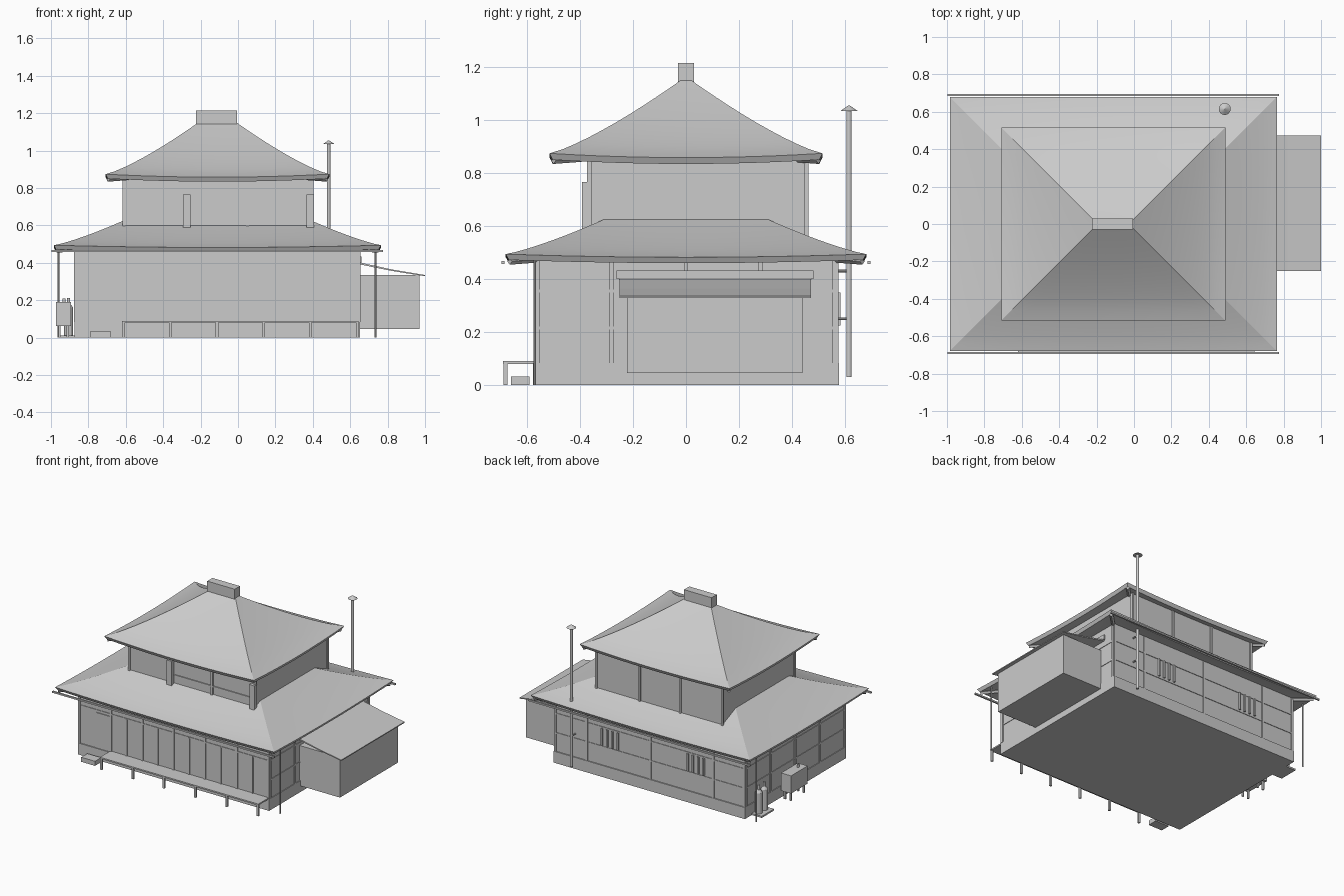
import bpy, bmesh, math
from mathutils import Vector

mat = bpy.data.materials.new("light grey")
mat.diffuse_color = (0.6, 0.6, 0.6, 1)
CX = -0.11  # house centre line


def finish(name, bm, smooth=False):
    bmesh.ops.recalc_face_normals(bm, faces=bm.faces)
    me = bpy.data.meshes.new(name)
    bm.to_mesh(me)
    bm.free()
    me.materials.append(mat)
    ob = bpy.data.objects.new(name, me)
    bpy.context.collection.objects.link(ob)
    if smooth:
        bpy.context.view_layer.objects.active = ob
        ob.select_set(True)
        bpy.ops.object.shade_smooth_by_angle(angle=math.radians(20))
        ob.select_set(False)
    return ob


def box(name, x0, x1, y0, y1, z0, z1):
    bm = bmesh.new()
    bmesh.ops.create_cube(bm, size=1)
    for v in bm.verts:
        v.co = ((x0 + x1) / 2 + v.co.x * (x1 - x0),
                (y0 + y1) / 2 + v.co.y * (y1 - y0),
                (z0 + z1) / 2 + v.co.z * (z1 - z0))
    return finish(name, bm)


def rod(name, a, b, r, r2=None, n=12):
    a, b = Vector(a), Vector(b)
    bm = bmesh.new()
    bmesh.ops.create_cone(bm, cap_ends=True, segments=n, radius1=r,
                          radius2=r if r2 is None else r2, depth=(b - a).length)
    q = (b - a).to_track_quat('Z', 'Y')
    for v in bm.verts:
        v.co = q @ v.co + (a + b) / 2
    return finish(name, bm, n > 8)


def hip_roof(name, hx, hy, z0, rise, depth, power, lift, lip, soffit, levels=10, n=12):
    """Concave hipped roof built from shrinking rectangles with lifted corners."""
    bm = bmesh.new()

    def loop(d, z, up):
        out = []
        corners = [(-1, -1), (1, -1), (1, 1), (-1, 1)]
        for k in range(4):
            (ax, ay), (bx, by) = corners[k], corners[(k + 1) % 4]
            for i in range(n):
                f = i / n
                s = abs(2 * f - 1)
                out.append(bm.verts.new((CX + (ax + (bx - ax) * f) * (hx - d),
                                         (ay + (by - ay) * f) * (hy - d),
                                         z + up * s ** 2)))
        return out

    rings = [loop(soffit, z0 - lip + 0.02, 0), loop(0.012, z0 - lip, lift)]
    for i in range(levels + 1):
        u = i / levels
        rings.append(loop(depth * u, z0 + rise * u ** power, lift * (1 - u) ** 2))
    for a, b in zip(rings, rings[1:]):
        for i in range(4 * n):
            j = (i + 1) % (4 * n)
            bm.faces.new((a[i], a[j], b[j], b[i]))
    bm.faces.new(rings[0])
    bm.faces.new(rings[-1])
    return finish(name, bm, True)


# Lower storey and its base
box("lower_walls", -0.87, 0.648, -0.57, 0.57, 0.0, 0.48)
box("foundation", -0.875, 0.653, -0.578, 0.578, 0.0, 0.083)

# Upper storey
box("upper_walls", -0.61, 0.395, -0.365, 0.455, 0.45, 0.86)

# Roofs, ridge cap and corner rafters
hip_roof("lower_roof", 0.875, 0.68, 0.482, 0.147, 0.38, 1.15, 0.012, 0.022, 0.10)
hip_roof("upper_roof", 0.598, 0.515, 0.858, 0.295, 0.5, 1.2, 0.016, 0.024, 0.09)
box("ridge_cap", -0.225, -0.005, -0.03, 0.03, 1.14, 1.215)
for sx in (-1, 1):
    for sy in (-1, 1):
        for hx, hy, z in ((0.875, 0.68, 0.462), (0.598, 0.515, 0.842)):
            rod("corner_rafter", (CX + sx * (hx - 0.015), sy * (hy - 0.015), z + 0.004),
                (CX + sx * (hx - 0.12), sy * (hy - 0.12), z + 0.012), 0.012, n=4)

# Gutters along the eaves and two downpipes
for s in (-1, 1):
    box("gutter", -0.997, 0.775, s * 0.69 - 0.006, s * 0.69 + 0.006, 0.457, 0.468)
rod("downpipe_front", (0.735, -0.57, 0), (0.735, -0.57, 0.47), 0.005, n=8)
rod("downpipe_back", (-0.96, 0.57, 0), (-0.96, 0.57, 0.47), 0.005, n=8)

# Lower storey timber frame: posts and horizontal rails
P = 0.006
for x in (-0.865, -0.617, -0.365, -0.115, 0.135, 0.39, 0.643):
    box("front_post", x - 0.008, x + 0.008, -0.57 - P, -0.56, 0.083, 0.475)
for x in (-0.865, -0.617, -0.115, 0.39, 0.643):
    box("back_post", x - 0.008, x + 0.008, 0.56, 0.57 + P, 0.083, 0.475)
for x in (-0.49, -0.24, 0.01, 0.262, 0.516):
    box("screen_divider", x - 0.005, x + 0.005, -0.57 - P, -0.56, 0.083, 0.355)
for y in (-0.56, -0.28, 0.0, 0.28, 0.56):
    box("left_post", -0.87 - P, -0.86, y - 0.008, y + 0.008, 0.083, 0.475)
    box("right_post", 0.64, 0.648 + P, y - 0.008, y + 0.008, 0.083, 0.475)
for z in (0.215, 0.355):
    box("back_rail", -0.865, 0.643, 0.56, 0.574, z - 0.005, z + 0.005)
    box("left_rail", -0.874, -0.86, -0.565, 0.565, z - 0.005, z + 0.005)
    box("right_rail", 0.64, 0.652, -0.565, 0.565, z - 0.005, z + 0.005)
box("front_rail", -0.865, 0.643, -0.574, -0.56, 0.35, 0.36)
box("front_door", -0.73, -0.625, -0.576, -0.56, 0.085, 0.34)

# Window bars on the back wall
for xc in (0.205, -0.48):
    for i in range(4):
        x = xc + (i - 1.5) * 0.042
        box("window_bar", x - 0.006, x + 0.006, 0.565, 0.583, 0.225, 0.35)

# Upper storey posts, shutter boxes and rails
for x in (-0.61, -0.275, 0.05, 0.395):
    for y in (-0.365, 0.455):
        box("upper_post", x - 0.008, x + 0.008, y - 0.008, y + 0.008, 0.5, 0.85)
for x in (-0.275, 0.385):
    box("shutter_box", x - 0.02, x + 0.02, -0.392, -0.36, 0.585, 0.765)
box("upper_sill", -0.275, 0.385, -0.372, -0.36, 0.655, 0.663)

# Veranda with legs, and stepping block
box("veranda_deck", -0.62, 0.645, -0.69, -0.57, 0.08, 0.09)
for i in range(6):
    x = -0.612 + i * 0.2498
    box("veranda_leg", x - 0.007, x + 0.007, -0.688, -0.674, 0.0, 0.082)
box("step_block", -0.79, -0.68, -0.66, -0.59, 0.0, 0.033)

# Side annex with a sloping sheet roof
box("annex_walls", 0.645, 0.97, -0.222, 0.44, 0.045, 0.335)
bm = bmesh.new()
rows = []
for x, z in ((0.648, 0.392), (0.82, 0.357), (1.0, 0.328), (1.0, 0.335), (0.82, 0.365), (0.648, 0.402)):
    rows.append([bm.verts.new((x, y, z)) for y in (-0.25, 0.472)])
for i in range(6):
    a, b = rows[i], rows[(i + 1) % 6]
    bm.faces.new((a[0], a[1], b[1], b[0]))
for k in (0, 1):
    for q in ((0, 1, 4, 5), (1, 2, 3, 4)):
        bm.faces.new([rows[i][k] for i in q])
finish("annex_roof", bm)
box("annex_flashing", 0.645, 0.66, -0.262, 0.48, 0.4, 0.433)

# Flue pipe with cap and wall brackets
rod("flue_pipe", (0.485, 0.615, 0.03), (0.485, 0.615, 1.04), 0.01)
rod("flue_cap", (0.485, 0.615, 1.034), (0.485, 0.615, 1.055), 0.032, 0.002, 16)
for z in (0.25, 0.43):
    rod("flue_bracket", (0.485, 0.565, z), (0.485, 0.615, z), 0.005, n=8)

# Fuel tank on legs
box("fuel_tank", -0.972, -0.892, 0.0, 0.19, 0.062, 0.19)
for x in (-0.955, -0.91):
    for y in (0.02, 0.17):
        box("tank_leg", x - 0.006, x + 0.006, y - 0.006, y + 0.006, 0.0, 0.065)
rod("tank_filler", (-0.93, 0.05, 0.19), (-0.93, 0.05, 0.21), 0.008)

# Gas bottles on a slab
box("bottle_slab", -0.955, -0.875, 0.36, 0.5, 0.0, 0.012)
for y in (0.4, 0.462):
    rod("gas_bottle", (-0.905, y, 0.012), (-0.905, y, 0.16), 0.024)
    rod("bottle_shoulder", (-0.905, y, 0.16), (-0.905, y, 0.18), 0.024, 0.01)
    rod("bottle_valve", (-0.905, y, 0.18), (-0.905, y, 0.212), 0.008)
